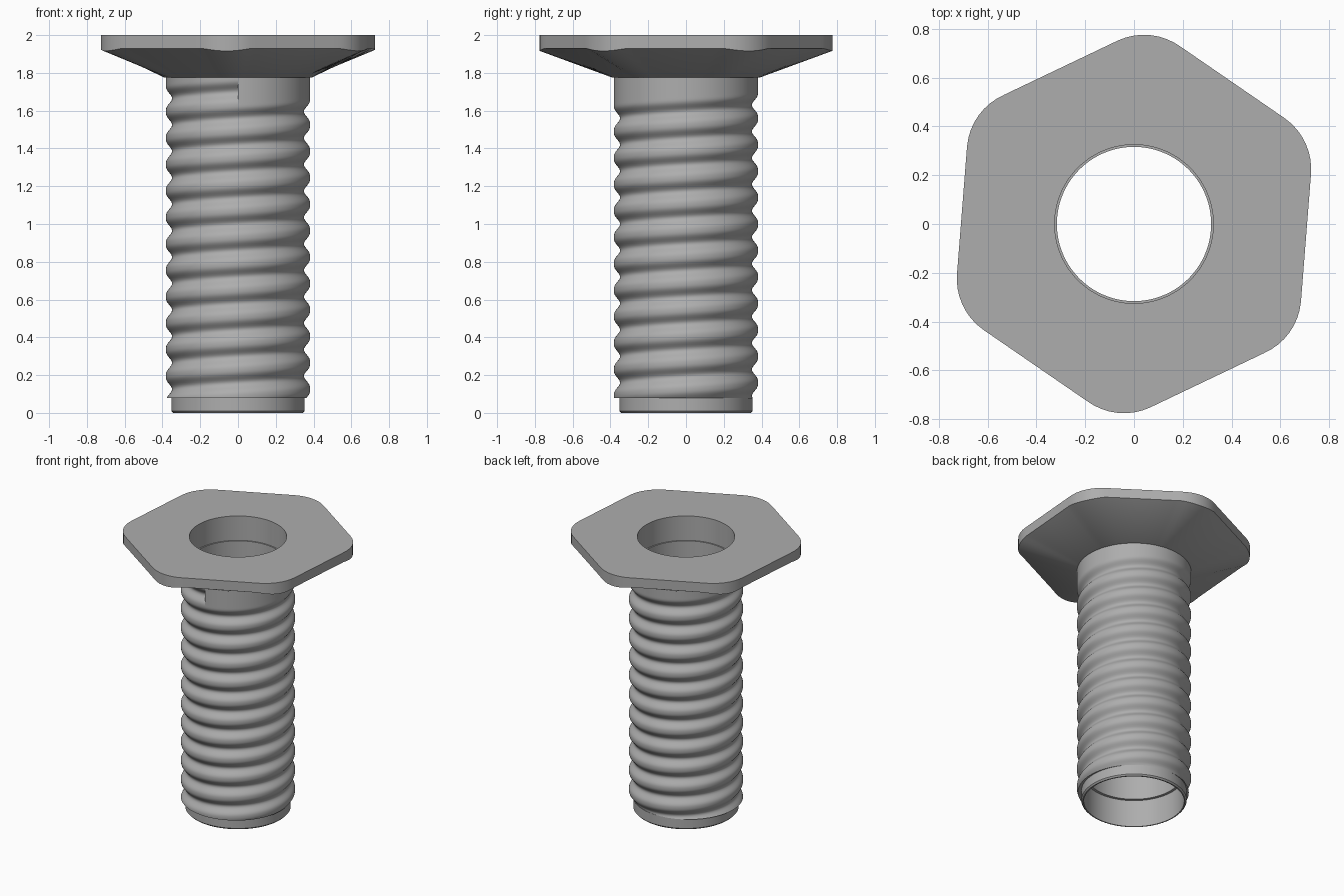
import bpy, bmesh, math

if "Cube" in bpy.data.objects:
    bpy.data.objects.remove(bpy.data.objects["Cube"])

N = 144            # segments around the axis
PITCH = 0.14       # thread pitch
CREST, DEPTH = 0.382, 0.033
Z0, Z1 = 0.08, 1.775   # threaded zone

steel = bpy.data.materials.new("steel grey")
steel.diffuse_color = (0.42, 0.42, 0.42, 1)
steel.use_nodes = True
steel.node_tree.nodes["Principled BSDF"].inputs["Base Color"].default_value = steel.diffuse_color


def loft(name, rings, cols=N, close_loop=False):
    """Skin a stack of rings; each ring maps an angle to (radius, z).
    Angles start at the front and include a seam column."""
    bm = bmesh.new()
    grid = []
    for ring in rings:
        row = []
        for i in range(cols + 1):
            a = 2 * math.pi * i / cols
            r, z = ring(a)
            t = a - math.pi / 2
            row.append(bm.verts.new((r * math.cos(t), r * math.sin(t), z)))
        grid.append(row)
    for lo, hi in zip(grid, grid[1:]):
        for i in range(cols + 1):
            j = (i + 1) % (cols + 1)
            bm.faces.new((lo[i], lo[j], hi[j], hi[i]))
    bmesh.ops.remove_doubles(bm, verts=bm.verts[:], dist=0.0002)
    bm.normal_update()
    me = bpy.data.meshes.new(name)
    bm.to_mesh(me)
    bm.free()
    me.materials.append(steel)
    ob = bpy.data.objects.new(name, me)
    bpy.context.collection.objects.link(ob)
    bpy.ops.object.select_all(action='DESELECT')
    ob.select_set(True)
    bpy.context.view_layer.objects.active = ob
    bpy.ops.object.shade_smooth_by_angle(angle=math.radians(32))
    return ob


def circle(r, z):
    return lambda a: (r, z)


# Threaded shaft: rounded helical groove that stops abruptly at the front
def thread(z):
    def ring(a):
        s = z - 1.56 - PITCH * a / (2 * math.pi)
        if s > PITCH / 2:
            return CREST, z
        c = 0.5 + 0.5 * math.cos(2 * math.pi * s / PITCH)
        return CREST - DEPTH * c ** 1.5, z
    return ring


rows = 168
shaft = [circle(r, z) for r, z in (
    (0.325, 1.82), (0.316, 1.82), (0.316, 0.2), (0.335, 0.2), (0.335, 0),
    (0.343, 0), (0.352, 0.01), (0.352, Z0))]
shaft += [thread(Z0 + (Z1 - Z0) * k / rows) for k in range(rows + 1)]
loft("threaded_shaft", shaft)

# Flange: rounded hexagon, tapering below to the shaft
APOTHEM, ROUND, TURN = 0.707, 0.255, math.radians(-4.5)
CORNER = (APOTHEM - ROUND) / math.cos(math.pi / 6)


def hexagon(z, dip=0.0):
    def ring(a):
        sector = math.pi / 3
        phi = abs((a - math.pi / 2 - TURN + sector / 2) % sector - sector / 2)
        if APOTHEM * math.tan(phi) < CORNER / 2:
            return APOTHEM / math.cos(phi), z
        d = sector / 2 - phi
        r = CORNER * math.cos(d) + math.sqrt(ROUND ** 2 - (CORNER * math.sin(d)) ** 2)
        return r, z - dip * math.cos(d * 9)
    return ring


loft("hex_flange", [circle(CREST, Z1), circle(0.39, Z1), hexagon(1.93, 0.014),
                    hexagon(2.0), circle(0.325, 2.0), circle(0.325, 1.82)])
